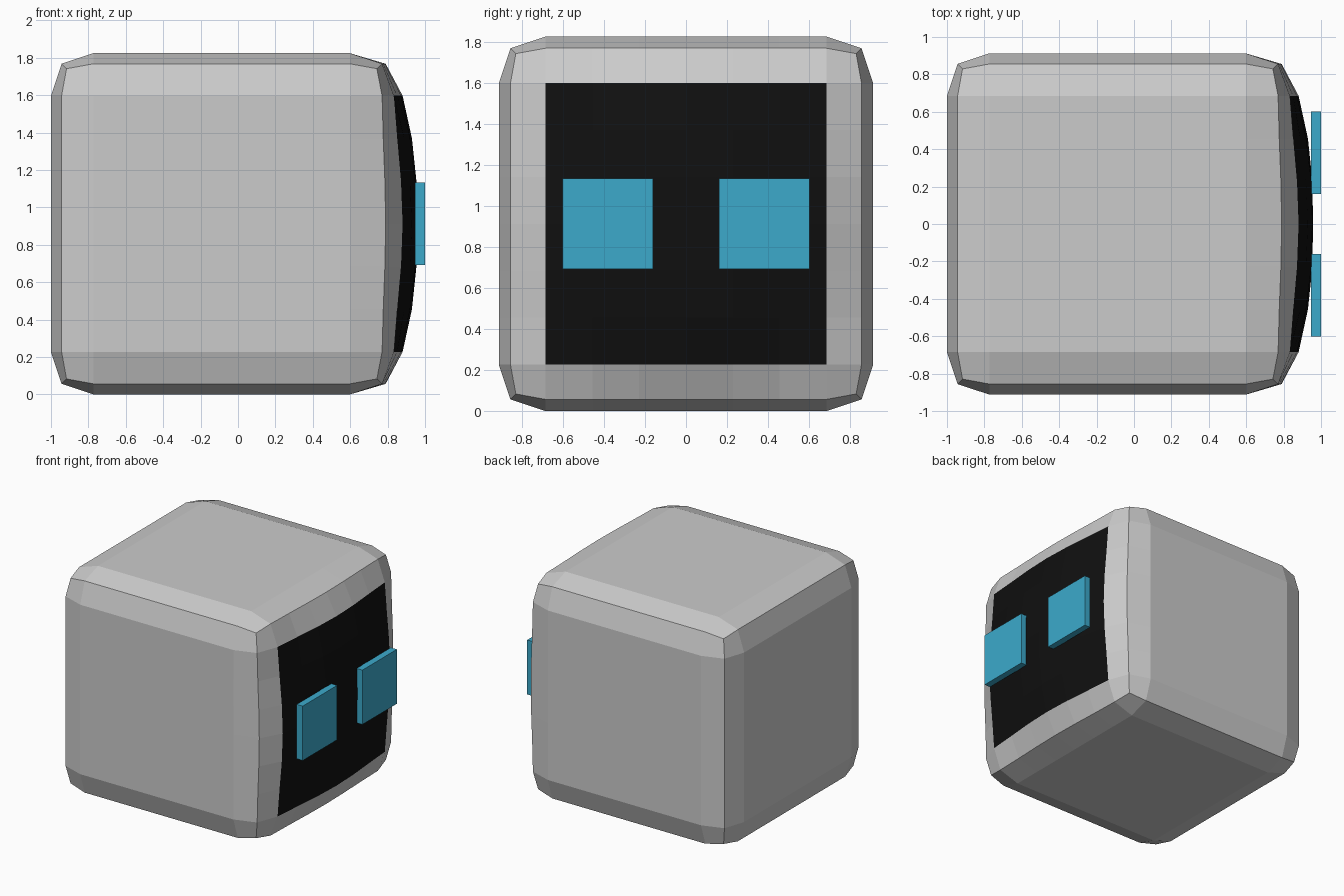
import bpy, bmesh, math
from mathutils import Vector, Matrix

if "Cube" in bpy.data.objects:
    bpy.data.objects.remove(bpy.data.objects["Cube"])

HALF, FLAT = 0.9125, 0.685        # cube half size, flat part of each side
CX, CZ = -0.0875, 0.9125          # body centre


def material(name, color):
    m = bpy.data.materials.new(name)
    m.diffuse_color = (*color, 1)
    m.use_nodes = True
    m.node_tree.nodes["Principled BSDF"].inputs["Base Color"].default_value = m.diffuse_color
    return m


def add_object(name, bm, mats):
    me = bpy.data.meshes.new(name)
    bm.to_mesh(me)
    bm.free()
    for m in mats:
        me.materials.append(m)
    ob = bpy.data.objects.new(name, me)
    bpy.context.collection.objects.link(ob)
    return ob


grey = material("grey", (0.8, 0.8, 0.8))
black = material("screen_black", (0.005, 0.005, 0.005))
blue = material("eye_blue", (0.045, 0.40, 0.60))

# Body: bevelled cube
bm = bmesh.new()
bmesh.ops.create_cube(bm, size=2 * HALF)
bmesh.ops.bevel(bm, geom=bm.edges[:], offset=HALF - FLAT, offset_type='OFFSET',
                segments=2, profile=0.5625, affect='EDGES')

# Cut the +x side and its rounded rim into a 6 x 6 grid
for axis in (1, 2):
    for i in range(-2, 3):
        faces = [f for f in bm.faces if f.calc_center_median().x > FLAT + 0.01]
        geom = faces + list({e for f in faces for e in f.edges}) \
                     + list({v for f in faces for v in f.verts})
        p = Vector((0, 0, 0))
        n = Vector((0, 0, 0))
        p[axis] = i * FLAT / 3
        n[axis] = 1
        bmesh.ops.bisect_plane(bm, geom=geom, dist=1e-5, plane_co=p, plane_no=n)

# Screen: the inner part of the +x side is black
for f in bm.faces:
    c = f.calc_center_median()
    if c.x > HALF - 0.01 and max(abs(c.y), abs(c.z)) < FLAT:
        f.material_index = 1

# Bulge the +x side outward
for v in bm.verts:
    if v.co.x > FLAT + 0.02:
        r = math.hypot(v.co.y, v.co.z)
        v.co.x += 0.132 * math.exp(-0.875 * (r / FLAT) ** 3.3)
bmesh.ops.translate(bm, verts=bm.verts[:], vec=(CX, 0, CZ))
add_object("body", bm, [grey, black])

# Eyes: two thin square plates
for name, side in (("left_eye", -1), ("right_eye", 1)):
    bm = bmesh.new()
    bmesh.ops.create_cube(bm, size=1, matrix=Matrix.Translation((0.973, side * 0.381, CZ))
                          @ Matrix.Diagonal((0.054, 0.44, 0.44, 1)))
    add_object(name, bm, [blue])
